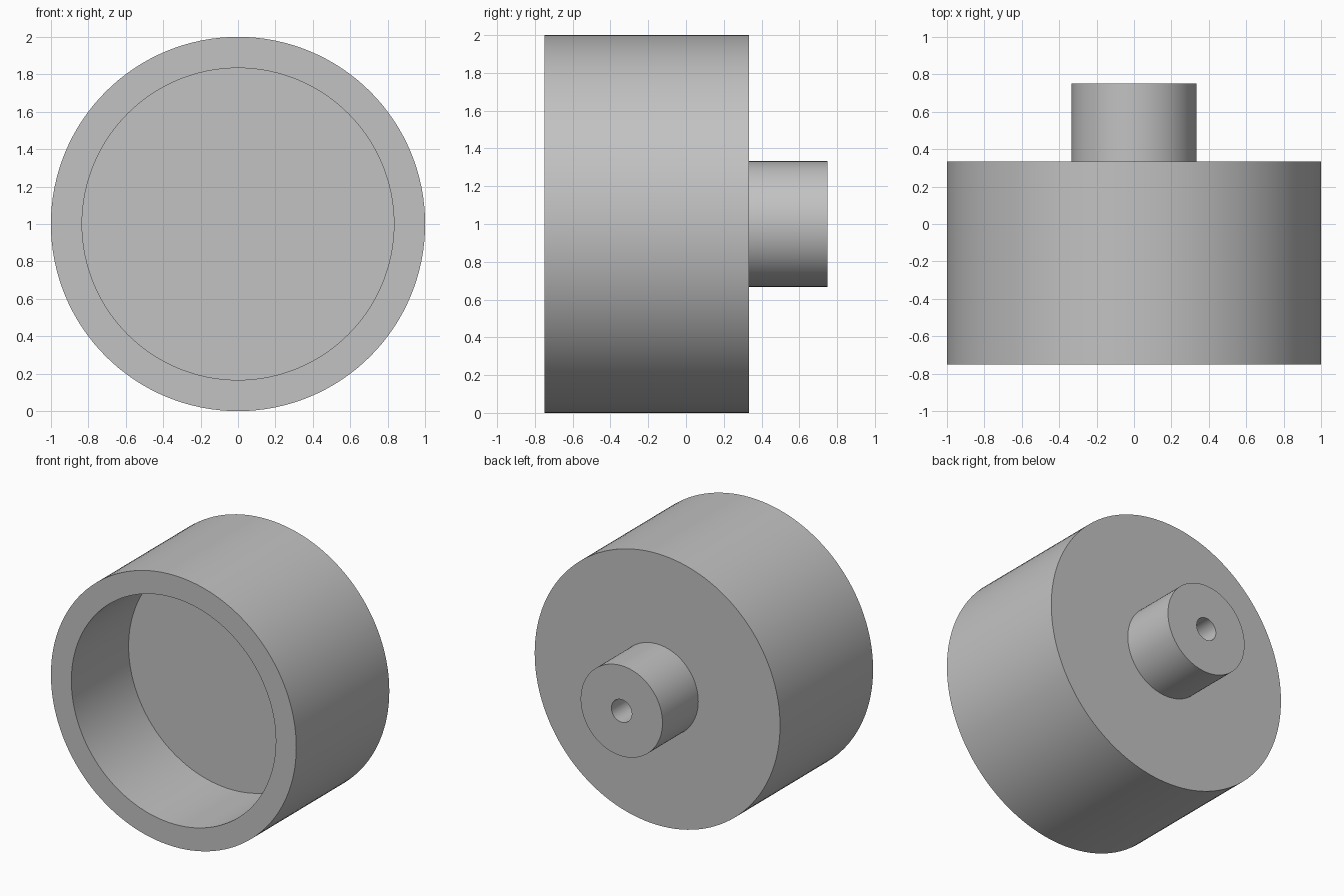
import bpy, bmesh, math
from mathutils import Vector

cube = bpy.data.objects.get("Cube")
if cube:
    bpy.data.objects.remove(cube, do_unlink=True)

UNIT = 1 / 12      # all sizes are whole multiples of this
SEGMENTS = 128
CENTRE = Vector((0, 0, 1))

grey = bpy.data.materials.new("plain grey")
grey.use_nodes = True
colour = (0.54, 0.54, 0.54, 1)
grey.diffuse_color = colour
grey.node_tree.nodes["Principled BSDF"].inputs["Base Color"].default_value = colour


def lathe(name, profile):
    """Spin (radius, y) points about the horizontal y axis."""
    bm = bmesh.new()
    verts = [bm.verts.new(CENTRE + Vector((r, y, 0)) * UNIT) for r, y in profile]
    edges = [bm.edges.new(pair) for pair in zip(verts, verts[1:])]
    bmesh.ops.spin(bm, geom=verts + edges, cent=CENTRE, axis=(0, 1, 0),
                   angle=math.tau, steps=SEGMENTS, use_duplicate=False)
    bmesh.ops.remove_doubles(bm, verts=bm.verts[:], dist=1e-4)
    bmesh.ops.recalc_face_normals(bm, faces=bm.faces[:])
    mesh = bpy.data.meshes.new(name)
    bm.to_mesh(mesh)
    bm.free()
    mesh.materials.append(grey)
    obj = bpy.data.objects.new(name, mesh)
    bpy.context.collection.objects.link(obj)
    bpy.ops.object.select_all(action='DESELECT')
    obj.select_set(True)
    bpy.context.view_layer.objects.active = obj
    bpy.ops.object.shade_smooth_by_angle(angle=math.radians(30))
    return obj


# Open cup with a thick floor, a rear boss and a blind bore in the boss
lathe("cup_with_boss", [
    (0, -1), (10, -1), (10, -9),     # recess floor and wall
    (12, -9), (12, 4),               # rim and outer wall
    (4, 4), (4, 9),                  # back face and boss
    (1, 9), (1, 4), (0, 4),          # bore
])
